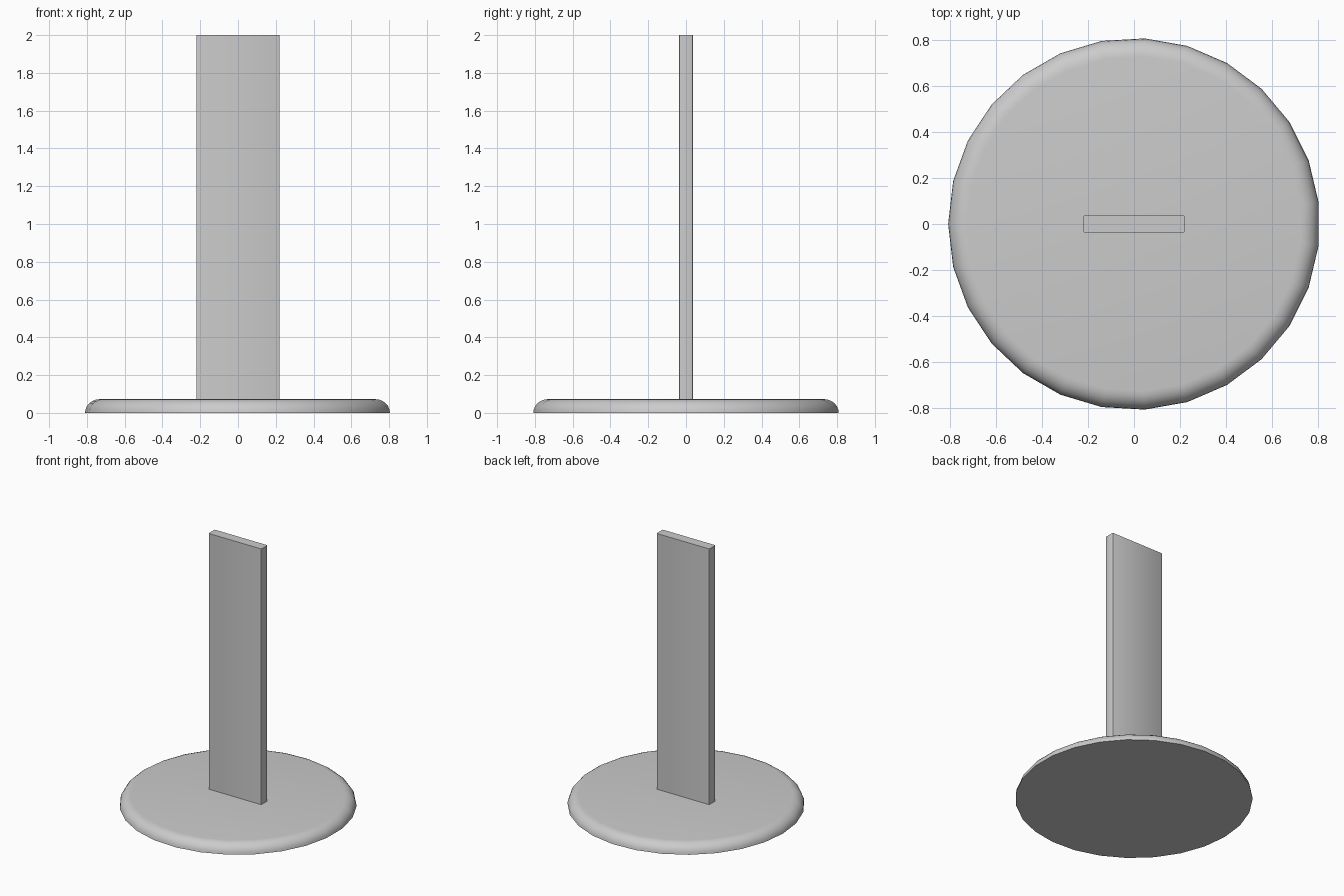
import bpy
import bmesh
from math import sin, cos, pi, radians

cube = bpy.data.objects.get("Cube")
if cube:
    bpy.data.objects.remove(cube, do_unlink=True)

GREY = (0.6, 0.6, 0.6, 1)
grey = bpy.data.materials.new("light grey")
grey.use_nodes = True
grey.diffuse_color = GREY
grey.node_tree.nodes["Principled BSDF"].inputs["Base Color"].default_value = GREY


def finish(name, bm):
    """Turn a bmesh into a named, shaded object."""
    bmesh.ops.recalc_face_normals(bm, faces=bm.faces)
    mesh = bpy.data.meshes.new(name)
    bm.to_mesh(mesh)
    bm.free()
    mesh.materials.append(grey)
    obj = bpy.data.objects.new(name, mesh)
    bpy.context.collection.objects.link(obj)
    bpy.ops.object.select_all(action="DESELECT")
    obj.select_set(True)
    bpy.context.view_layer.objects.active = obj
    bpy.ops.object.shade_smooth_by_angle(angle=radians(40))
    return obj


# Round base: flat underside, quarter-round rim, flat top
SIDES, RADIUS, HEIGHT, ROUND, STEPS = 27, 0.81, 0.073, 0.08, 6
bm = bmesh.new()
rings = []
for i in range(STEPS + 1):
    a = pi / 2 * i / STEPS
    r, z = RADIUS - ROUND + ROUND * cos(a), HEIGHT * sin(a)
    turns = [pi + 2 * pi * k / SIDES for k in range(SIDES)]
    rings.append([bm.verts.new((r * cos(t), r * sin(t), z)) for t in turns])
for low, high in zip(rings, rings[1:]):
    for k in range(SIDES):
        n = (k + 1) % SIDES
        bm.faces.new((low[k], low[n], high[n], high[k]))
bm.faces.new(rings[0])
bm.faces.new(rings[-1])
finish("round_base", bm)

# Upright slab with slightly softened vertical edges
TOP, SINK = 2.0, 0.05
bm = bmesh.new()
bmesh.ops.create_cube(bm, size=1)
for v in bm.verts:
    v.co.x *= 0.44
    v.co.y *= 0.074
    v.co.z = TOP if v.co.z > 0 else SINK
upright = [e for e in bm.edges if abs(e.verts[0].co.z - e.verts[1].co.z) > 1]
bmesh.ops.bevel(bm, geom=upright, offset=0.005, segments=2, profile=0.5, affect="EDGES")
finish("upright_slab", bm)
